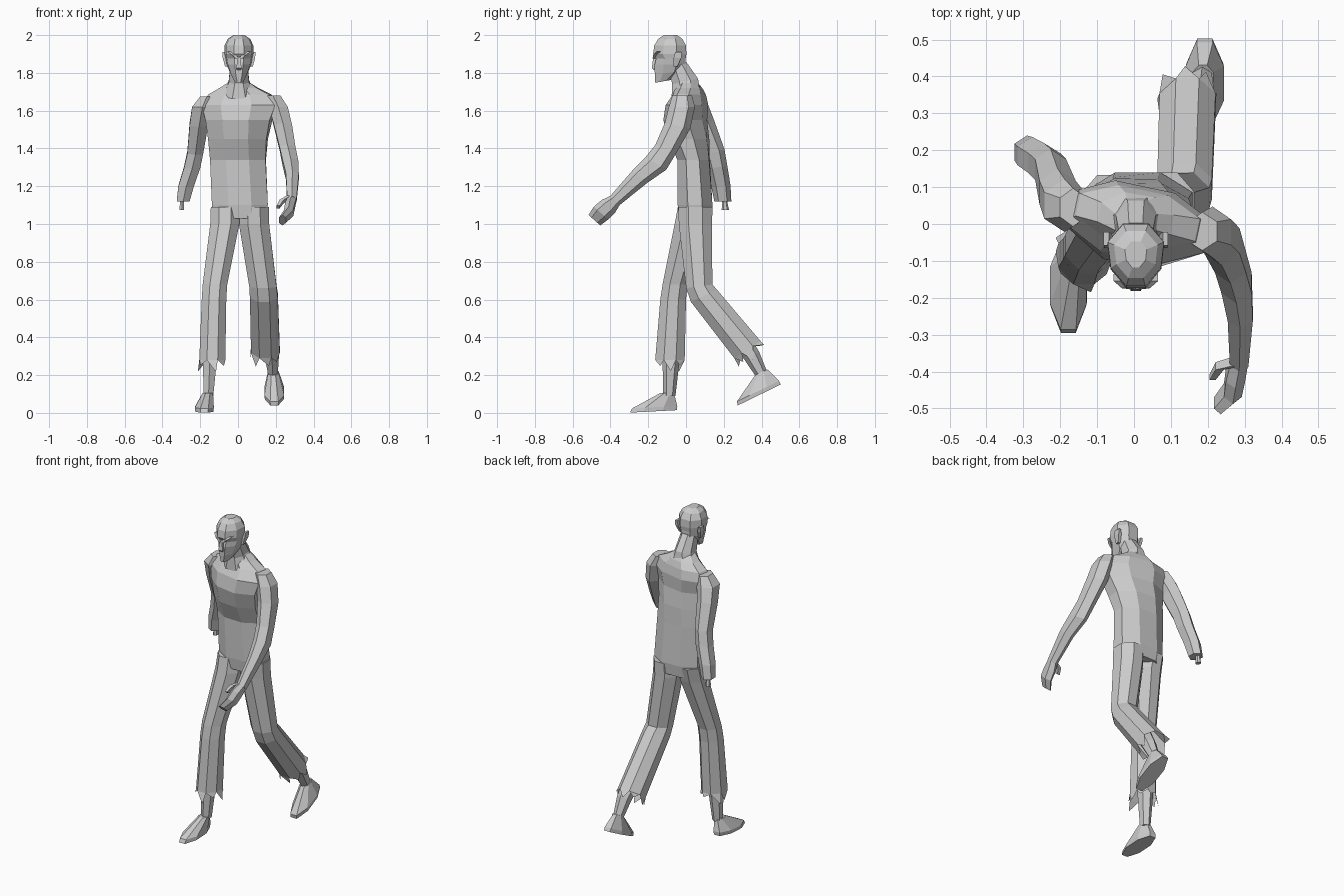
import bpy, bmesh, random
from math import sin, cos, pi, radians
from mathutils import Vector

random.seed(4)


def loft(name, rings, n=8, taper=0.0, hem=0.0, cap_end=True):
    """Skin rings (x, y, z, half width, half depth, pitch, yaw) into a faceted tube."""
    bm = bmesh.new()
    loops = []
    for r in rings:
        x, y, z, hx, hy = r[:5]
        p = radians(r[5]) if len(r) > 5 else 0
        w = radians(r[6]) if len(r) > 6 else 0
        loop = []
        for i in range(n):
            a = 2 * pi * (i + 0.5) / n
            u, v = cos(a) / cos(pi / n), sin(a) / cos(pi / n)
            lx, ly = u * hx * (1 + taper * v), v * hy
            ly, lz = ly * cos(p), ly * sin(p)
            loop.append(bm.verts.new((x + lx * cos(w) - ly * sin(w),
                                      y + lx * sin(w) + ly * cos(w), z + lz)))
        loops.append(loop)
    for a, b in zip(loops, loops[1:]):
        for i in range(n):
            j = (i + 1) % n
            bm.faces.new((a[i], a[j], b[j], b[i]))
    bm.faces.new(loops[0][::-1])
    if cap_end:
        bm.faces.new(loops[-1])
    bmesh.ops.recalc_face_normals(bm, faces=bm.faces)
    # torn cloth points along the last ring
    if hem:
        c0, c1 = Vector(rings[-2][:3]), Vector(rings[-1][:3])
        down, last = (c1 - c0).normalized(), loops[-1]
        for i in range(n):
            a, b = last[i], last[(i + 1) % n]
            mid = a.co.lerp(b.co, random.uniform(0.15, 0.85))
            tip = mid + down * hem * random.uniform(0.4, 1.3) + (mid - c1) * random.uniform(0.0, 0.3)
            bm.faces.new((a, b, bm.verts.new(tip)))
    me = bpy.data.meshes.new(name)
    bm.to_mesh(me)
    bm.free()
    ob = bpy.data.objects.new(name, me)
    bpy.context.collection.objects.link(ob)
    return ob


# torso, twisted so one shoulder leads
loft("torso", [
    (.01, .048, 1.03, .135, .085),
    (.01, .048, 1.10, .148, .092),
    (.0, .04, 1.34, .147, .084, 0, -2),
    (.0, .015, 1.45, .155, .102, 0, -6),
    (.005, -.004, 1.55, .172, .105, 0, -10),
    (.01, .005, 1.63, .20, .098, 0, -12),
    (.01, .018, 1.685, .165, .075, 0, -12),
    (.005, .015, 1.72, .10, .065, 0, -10),
    (.005, .005, 1.75, .055, .055)])

# neck
loft("neck", [
    (.005, .0, 1.68, .085, .078, 12),
    (.005, -.005, 1.755, .054, .07, 12),
    (.005, -.045, 1.85, .045, .048, 8)])

# head
loft("head", [
    (.005, -.122, 1.755, .024, .042, 10),
    (.005, -.092, 1.80, .046, .074, 8),
    (.005, -.084, 1.845, .062, .082),
    (.005, -.08, 1.875, .068, .078),
    (.005, -.086, 1.90, .073, .088),
    (.005, -.084, 1.945, .072, .084),
    (.005, -.083, 1.98, .056, .064),
    (.005, -.083, 2.00, .028, .035)], taper=.14)

# nose
loft("nose", [
    (.005, -.165, 1.885, .007, .008),
    (.005, -.167, 1.825, .014, .014),
    (.005, -.160, 1.815, .010, .010)], n=4)

# brows and ears
for s in (-1, 1):
    loft("brow", [
        (.005 + s * .008, -.169, 1.875, .008, .008),
        (.005 + s * .026, -.163, 1.895, .012, .011),
        (.005 + s * .052, -.145, 1.912, .008, .010)], n=4)
    loft("ear", [
        (.005 + s * .066, -.055, 1.835, .008, .010),
        (.005 + s * .076, -.045, 1.88, .010, .020),
        (.005 + s * .080, -.040, 1.91, .007, .018)], n=4)

# trailing arm ending in a bare bone
loft("rear_arm", [
    (-.165, .045, 1.675, .035, .045),
    (-.188, .05, 1.62, .055, .062),
    (-.207, .085, 1.53, .049, .058, 15),
    (-.226, .148, 1.38, .042, .05, 15),
    (-.243, .165, 1.30, .043, .047, 8),
    (-.275, .185, 1.20, .041, .044, 5),
    (-.29, .195, 1.12, .034, .039)], n=6)
loft("arm_bone", [
    (-.297, .205, 1.15, .013, .016),
    (-.297, .206, 1.11, .010, .012),
    (-.298, .208, 1.075, .013, .017)], n=6)

# leading arm with hand and thumb
loft("front_arm", [
    (.185, -.02, 1.68, .04, .045),
    (.213, -.022, 1.62, .05, .06),
    (.238, -.045, 1.52, .048, .06, -12),
    (.262, -.105, 1.40, .042, .052, -18),
    (.278, -.16, 1.32, .041, .056, -30),
    (.288, -.245, 1.25, .034, .044, -42),
    (.285, -.375, 1.125, .025, .03, -42)], n=6)
loft("hand", [
    (.285, -.37, 1.13, .024, .028, -42),
    (.275, -.41, 1.095, .026, .042, -42),
    (.268, -.45, 1.058, .024, .044, -42),
    (.235, -.485, 1.02, .018, .036, -42)], n=6)
loft("thumb", [
    (.27, -.375, 1.14, .012, .016, -42),
    (.232, -.385, 1.12, .011, .014, -42),
    (.213, -.415, 1.09, .008, .011, -42)], n=4)

# torn trousers
loft("front_trouser_leg", [
    (-.068, .045, 1.09, .076, .088),
    (-.07, .025, 1.00, .077, .085),
    (-.122, -.058, .68, .065, .066),
    (-.127, -.068, .60, .065, .068),
    (-.136, -.085, .28, .069, .078)], hem=.055, cap_end=False)
loft("rear_trouser_leg", [
    (.085, .05, 1.09, .078, .09),
    (.085, .05, 1.00, .08, .088),
    (.132, .07, .67, .072, .07, 8),
    (.137, .095, .62, .074, .076, 25),
    (.145, .325, .335, .076, .083, 33)], hem=.055, cap_end=False)

# bare shins
loft("front_shin", [
    (-.148, -.08, .42, .045, .045),
    (-.150, -.08, .26, .036, .038),
    (-.156, -.088, .09, .025, .028)], n=6)
loft("rear_shin", [
    (.165, .27, .42, .045, .045, 33),
    (.180, .35, .30, .036, .038, 33),
    (.185, .40, .205, .025, .028, 28)], n=6)

# feet
loft("front_foot", [
    (-.178, -.172, .008, .048, .124, 3),
    (-.178, -.166, .030, .050, .120, 3),
    (-.160, -.10, .105, .028, .036)])
loft("rear_foot", [
    (.192, .388, .095, .050, .127, 26),
    (.192, .381, .115, .052, .124, 26),
    (.187, .398, .215, .028, .036, 26)])
